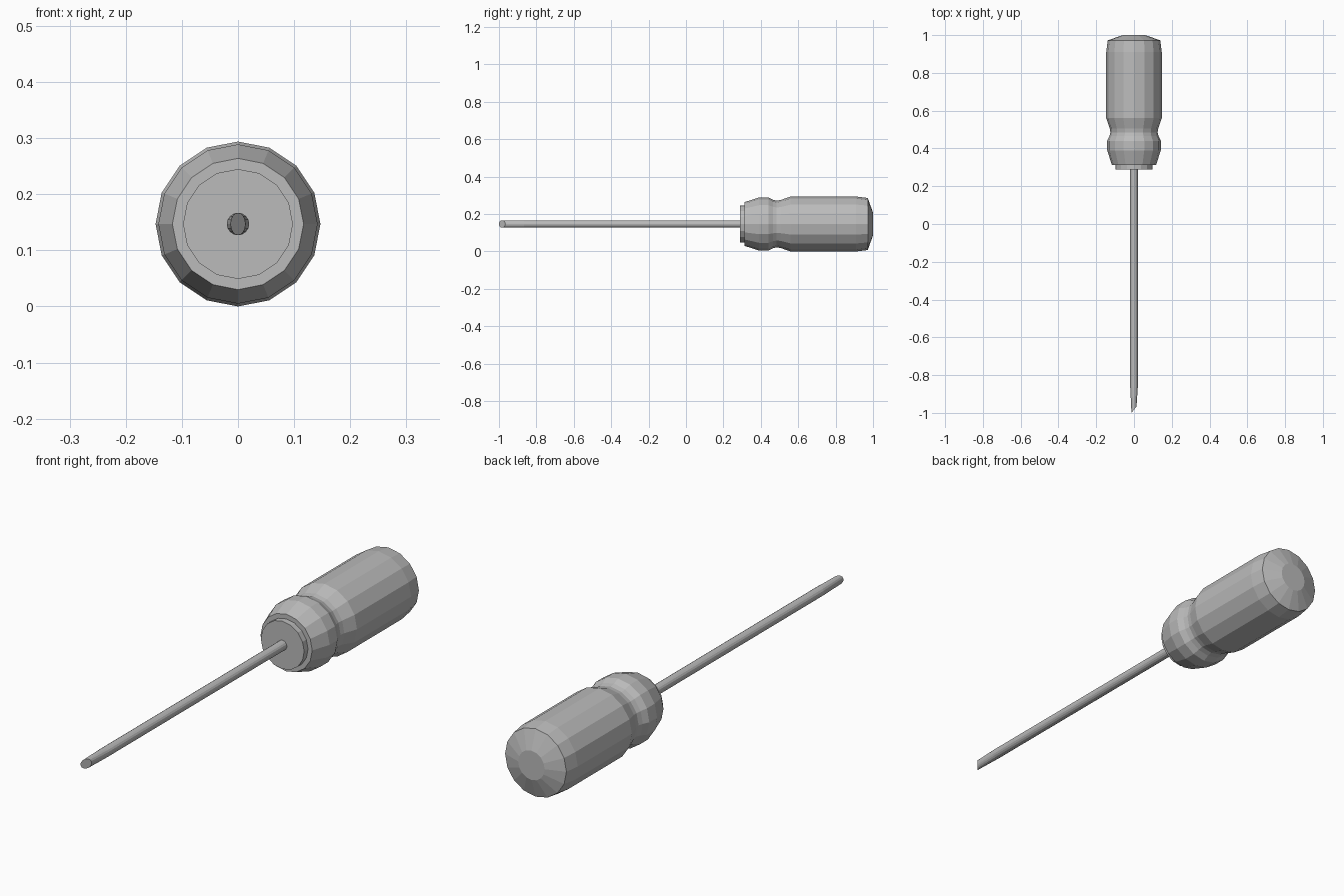
import bpy, bmesh
from math import cos, sin, pi

cube = bpy.data.objects.get("Cube")
if cube:
    bpy.data.objects.remove(cube, do_unlink=True)

AXIS_Z = 0.147
SIDES = 16

grey = bpy.data.materials.new("plain grey")
grey.use_nodes = True
colour = (0.5, 0.5, 0.5, 1)
grey.diffuse_color = colour
grey.node_tree.nodes["Principled BSDF"].inputs["Base Color"].default_value = colour


def lathe(name, profile):
    """Loft rings of (y, radius, x scale, y slant) along the y axis."""
    bm = bmesh.new()
    rings = []
    for y, r, squash, slant in profile:
        ring = []
        for i in range(SIDES):
            a = 2 * pi * i / SIDES
            x = r * squash * sin(a)
            ring.append(bm.verts.new((x, y + slant * x, AXIS_Z + r * cos(a))))
        rings.append(ring)
    for a, b in zip(rings, rings[1:]):
        for i in range(SIDES):
            j = (i + 1) % SIDES
            bm.faces.new((a[i], a[j], b[j], b[i]))
    bm.faces.new(rings[0])
    bm.faces.new(rings[-1])
    bmesh.ops.recalc_face_normals(bm, faces=bm.faces)
    mesh = bpy.data.meshes.new(name)
    bm.to_mesh(mesh)
    bm.free()
    mesh.materials.append(grey)
    obj = bpy.data.objects.new(name, mesh)
    bpy.context.collection.objects.link(obj)
    return obj


# Handle: front collar, bulge, finger groove, grip and domed end
handle = [(0.288, 0.098), (0.313, 0.098), (0.313, 0.117), (0.39, 0.142),
          (0.44, 0.142), (0.465, 0.13), (0.485, 0.125), (0.505, 0.128),
          (0.56, 0.147), (0.91, 0.147), (0.972, 0.139), (1.0, 0.06)]
lathe("handle", [(y, r, 1, 0) for y, r in handle])

# Shaft: round rod narrowing sideways to a slanted tip
lathe("shaft", [(0.30, 0.02, 1, 0), (-0.865, 0.02, 1, 0), (-0.983, 0.02, 0.67, 1.27)])
